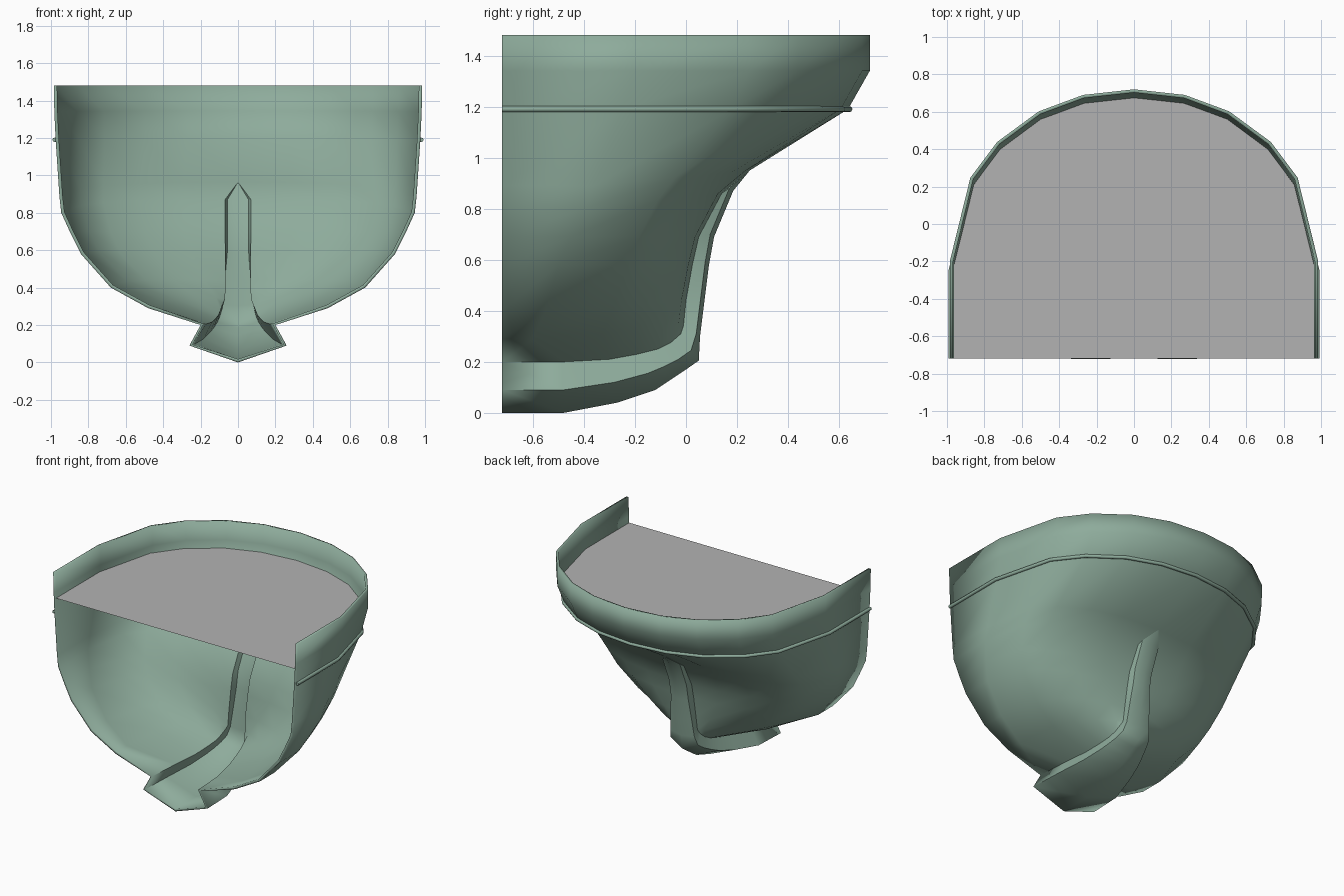
import bpy, bmesh, math
from mathutils import Vector

if "Cube" in bpy.data.objects:
    bpy.data.objects.remove(bpy.data.objects["Cube"])


def material(name, rgb):
    m = bpy.data.materials.new(name)
    m.diffuse_color = (*rgb, 1)
    m.use_nodes = True
    m.node_tree.nodes["Principled BSDF"].inputs["Base Color"].default_value = m.diffuse_color
    return m


green = material("hull green", (0.27, 0.41, 0.33))
grey = material("deck grey", (0.45, 0.45, 0.45))
FRONT = -0.72

# Waterlines: front z, half width, stern z, stern y, curve start y, roundness, centre gap
rows = [
    (0.29, 0.48, 0.34, -0.01, -0.60, 2.0, 0.085),
    (0.40, 0.68, 0.44, 0.00, -0.55, 2.1, 0.08),
    (0.58, 0.84, 0.58, 0.025, -0.50, 2.3, 0.08),
    (0.69, 0.895, 0.69, 0.05, -0.45, 2.4, 0.08),
    (0.80, 0.945, 0.86, 0.14, -0.40, 2.4, 0.08),
    (0.89, 0.955, 0.95, 0.25, -0.36, 2.3, 0),
    (1.19, 0.975, 1.19, 0.635, -0.25, 2.1, 0),
    (1.34, 0.982, 1.34, 0.72, -0.20, 2.1, 0),
    (1.48, 0.985, 1.48, 0.72, -0.20, 2.1, 0),
]


def waterline(zf, w, zb, c, y0, p, gap):
    """Half outline from the front edge round to the stern centre."""
    pts = [Vector((w, FRONT, zf))]
    for deg in (0, 28, 43, 60, 75, 90):
        a = math.radians(deg)
        u = math.sin(a) ** (2 / p)
        x = w * max(math.cos(a), 0) ** (2 / p) if deg < 90 else gap
        pts.append(Vector((x, y0 + (c - y0) * u, zf + (zb - zf) * u)))
    return pts


def full(half):
    return half + [Vector((-v.x, v.y, v.z)) for v in reversed(half)]


# Keel: tip (y, z), flange (x, y, z), root (x, y, z)
keel = [
    ((-0.72, 0.00), (0.26, -0.72, 0.09), (0.20, -0.72, 0.20)),
    ((-0.48, 0.00), (0.25, -0.48, 0.09), (0.185, -0.48, 0.20)),
    ((-0.27, 0.04), (0.20, -0.28, 0.12), (0.155, -0.30, 0.21)),
    ((-0.12, 0.09), (0.165, -0.15, 0.155), (0.135, -0.19, 0.23)),
    ((-0.06, 0.13), (0.145, -0.09, 0.18), (0.12, -0.11, 0.25)),
    ((0.00, 0.17), (0.125, -0.03, 0.21), (0.11, -0.06, 0.275)),
    ((0.05, 0.205), (0.11, 0.02, 0.245), (0.10, -0.02, 0.31)),
]
halves = [waterline(*r) for r in rows]
tips = [(0.055, 0.30), (0.07, 0.42), (0.09, 0.58), (0.11, 0.69), (0.185, 0.87)]
for (y, z), x, h in zip(tips, (0.095, 0.085, 0.07, 0.07, 0.07), halves):
    keel.append(((y, z), (x, y - 0.015, z + 0.01), tuple(h[-1])))
halves.insert(0, [Vector(k[2]) for k in keel[:7]])


def finish(bm, name, mat, smooth=True):
    me = bpy.data.meshes.new(name)
    bm.to_mesh(me)
    bm.free()
    ob = bpy.data.objects.new(name, me)
    bpy.context.collection.objects.link(ob)
    me.materials.append(mat)
    if smooth:
        bpy.ops.object.select_all(action='DESELECT')
        ob.select_set(True)
        bpy.context.view_layer.objects.active = ob
        bpy.ops.object.shade_smooth_by_angle(angle=math.radians(50))
    return ob


def loft(bm, sections, skip=lambda i, j: False):
    grid = [[bm.verts.new(p) for p in s] for s in sections]
    for i in range(len(grid) - 1):
        for j in range(len(grid[0]) - 1):
            if not skip(i, j):
                bm.faces.new((grid[i][j], grid[i][j + 1],
                              grid[i + 1][j + 1], grid[i + 1][j]))


# Hull plating and hollow keel in one welded shell
bm = bmesh.new()
loft(bm, [full(h) for h in halves], lambda i, j: j == 6)
sections = []
for (ty, tz), mid, root in keel:
    r, m = Vector(root), Vector(mid)
    sections.append([r, m, Vector((0, ty, tz)),
                     Vector((-m.x, m.y, m.z)), Vector((-r.x, r.y, r.z))])
sections.append([Vector((0, 0.25, 0.95))] * 5)
loft(bm, sections)
bmesh.ops.remove_doubles(bm, verts=bm.verts, dist=0.0005)
hull = finish(bm, "hull", green)
mod = hull.modifiers.new("plating", 'SOLIDIFY')
mod.thickness = 0.018
mod.offset = -1

# Deck plate just below the rim
t = (1.295 - 1.19) / 0.15
edge = full([a.lerp(b, t) for a, b in zip(halves[7], halves[8])])
bm = bmesh.new()
verts = [bm.verts.new((p.x * 0.985, p.y - (0.018 if p.y > 0.1 else 0), 1.295))
         for p in edge]
bm.faces.new(verts)
bmesh.ops.remove_doubles(bm, verts=bm.verts, dist=0.0005)
finish(bm, "deck", grey, smooth=False)

# Rubbing rail around the hull
path = halves[7] + full(halves[7])[8:]
rings = []
for i, p in enumerate(path):
    d = path[min(i + 1, len(path) - 1)] - path[max(i - 1, 0)]
    side = Vector((d.y, -d.x, 0)).normalized()
    rings.append([p + side * (0.004 + 0.013 * math.cos(k * math.pi / 4))
                  + Vector((0, 0, 0.012 * math.sin(k * math.pi / 4)))
                  for k in range(9)])
bm = bmesh.new()
loft(bm, rings)
bmesh.ops.remove_doubles(bm, verts=bm.verts, dist=0.0005)
bmesh.ops.holes_fill(bm, edges=bm.edges, sides=8)
bmesh.ops.recalc_face_normals(bm, faces=bm.faces)
finish(bm, "rubbing_rail", green)
